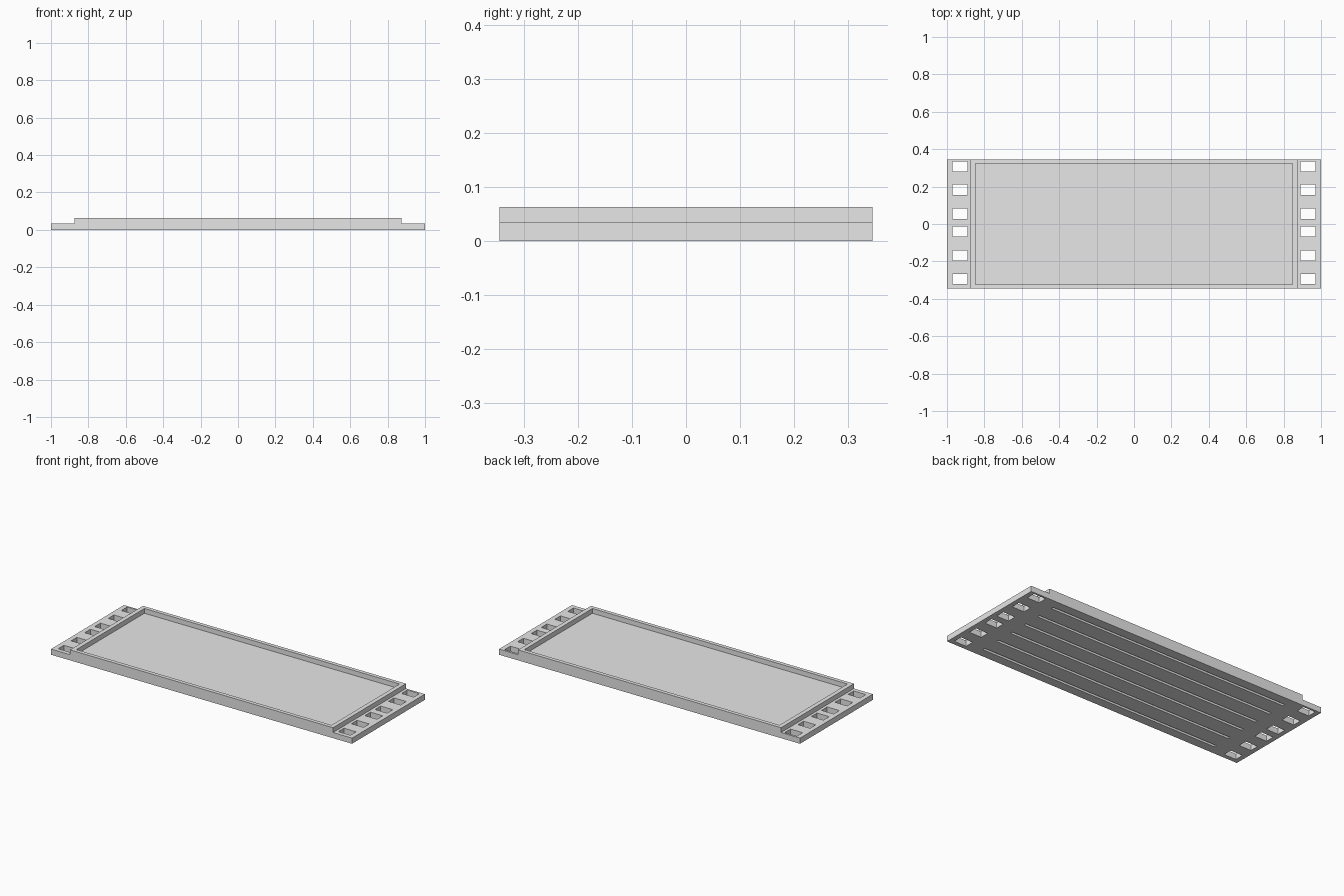
import bpy
import bmesh
from mathutils import Matrix, Vector

cube = bpy.data.objects.get("Cube")
if cube:
    bpy.data.objects.remove(cube, do_unlink=True)

HALF_WIDTH = 0.346     # half depth of the plate along y
FLANGE_TOP = 0.034     # top of the slotted ends and of the tray floor
RIM_TOP = 0.063
TRAY_END = 0.874       # where the raised tray meets the flanges

grey = bpy.data.materials.new("light grey")
grey.use_nodes = True
grey.diffuse_color = (0.8, 0.8, 0.8, 1)
grey.node_tree.nodes["Principled BSDF"].inputs["Base Color"].default_value = (0.8, 0.8, 0.8, 1)


def make_object(name, bm):
    bmesh.ops.recalc_face_normals(bm, faces=bm.faces)
    mesh = bpy.data.meshes.new(name)
    bm.to_mesh(mesh)
    bm.free()
    mesh.materials.append(grey)
    obj = bpy.data.objects.new(name, mesh)
    bpy.context.collection.objects.link(obj)
    return obj


def add_box(bm, center, size):
    matrix = Matrix.Translation(center) @ Matrix.Diagonal((*size, 1))
    bmesh.ops.create_cube(bm, size=1, matrix=matrix)


# Stepped plate: side profile extruded along y
bm = bmesh.new()
half = [(TRAY_END, RIM_TOP), (TRAY_END, FLANGE_TOP), (1, FLANGE_TOP), (1, 0)]
profile = half + [(-x, z) for x, z in reversed(half)]
face = bm.faces.new([bm.verts.new((x, -HALF_WIDTH, z)) for x, z in profile])
side = bmesh.ops.extrude_face_region(bm, geom=[face])
moved = [v for v in side["geom"] if isinstance(v, bmesh.types.BMVert)]
bmesh.ops.translate(bm, verts=moved, vec=Vector((0, 2 * HALF_WIDTH, 0)))
plate = make_object("tray_plate", bm)

# Cutter: tray recess, flange holes and underside grooves
bm = bmesh.new()
add_box(bm, (0, 0, FLANGE_TOP + 0.05), (1.696, 0.646, 0.1))
for x in (-0.931, 0.931):
    for y in (-0.293, -0.169, -0.041, 0.055, 0.183, 0.307):
        add_box(bm, (x, y, 0.02), (0.081, 0.054, 0.1))
for i in range(6):
    add_box(bm, (0, (i - 2.5) * 0.113, 0), (1.6, 0.016, 0.024))
cutter = make_object("recess_cutter", bm)
cutter.hide_render = True

# Cut, bake the result and drop the helper
cut = plate.modifiers.new("recesses", 'BOOLEAN')
cut.operation = 'DIFFERENCE'
cut.solver = 'EXACT'
cut.object = cutter
bpy.context.view_layer.objects.active = plate
bpy.ops.object.modifier_apply(modifier=cut.name)
bpy.data.objects.remove(cutter, do_unlink=True)
